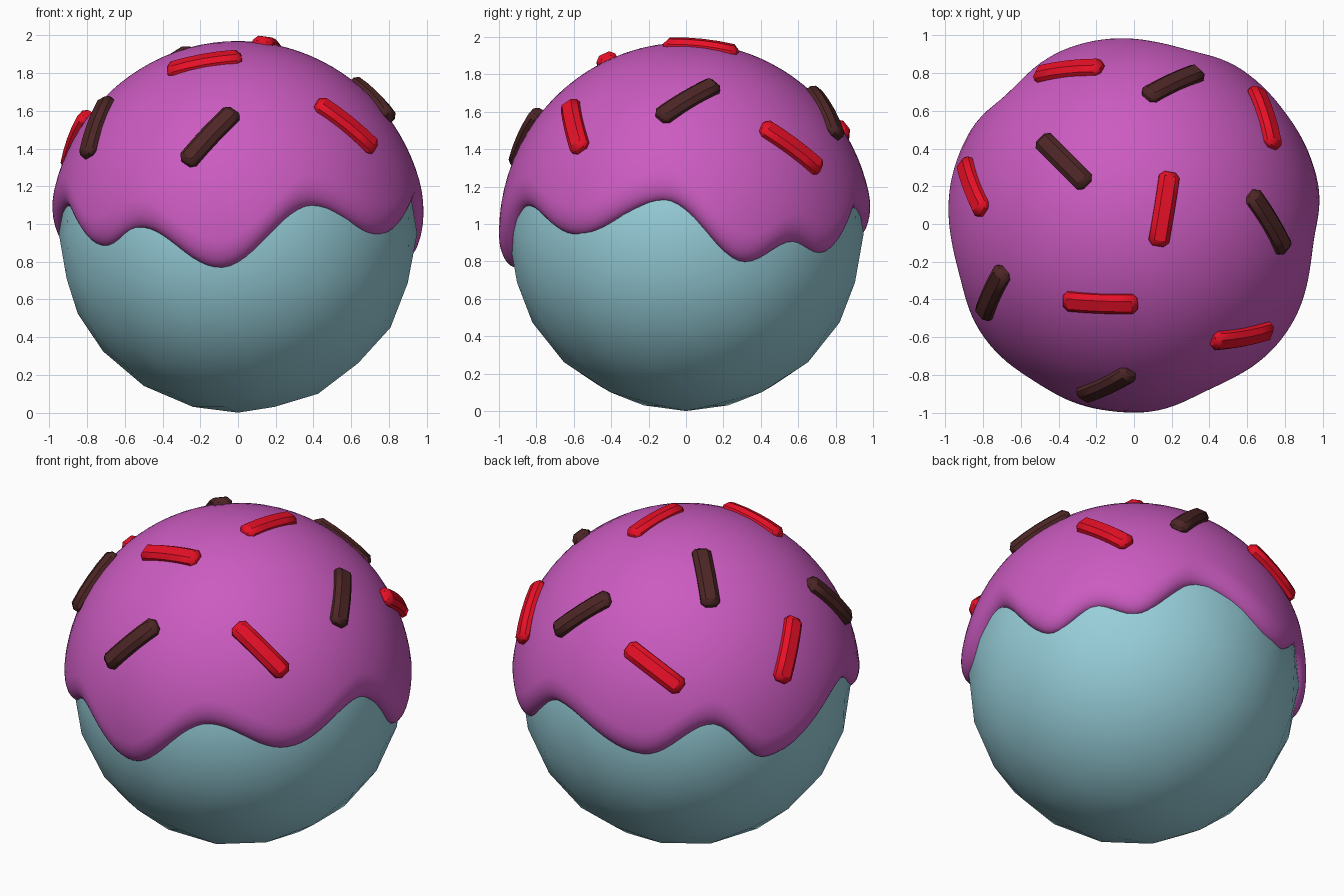
import bpy, bmesh, math
from mathutils import Vector, Matrix

if "Cube" in bpy.data.objects:
    bpy.data.objects.remove(bpy.data.objects["Cube"])

C = Vector((0, 0, 0.95))          # centre of the ball


def material(name, rgb):
    m = bpy.data.materials.new(name)
    m.diffuse_color = (*rgb, 1)
    m.use_nodes = True
    m.node_tree.nodes["Principled BSDF"].inputs["Base Color"].default_value = m.diffuse_color
    return m


BLUE = material("pale blue", (0.31, 0.62, 0.70))
PINK = material("pink icing", (0.60, 0.105, 0.53))
RED = material("red", (0.80, 0.005, 0.02))
BROWN = material("dark brown", (0.075, 0.019, 0.019))


def add_object(name, bm, mat, angle):
    bmesh.ops.recalc_face_normals(bm, faces=bm.faces)
    me = bpy.data.meshes.new(name)
    bm.to_mesh(me)
    bm.free()
    me.materials.append(mat)
    ob = bpy.data.objects.new(name, me)
    bpy.context.collection.objects.link(ob)
    bpy.ops.object.select_all(action='DESELECT')
    ob.select_set(True)
    bpy.context.view_layer.objects.active = ob
    bpy.ops.object.shade_smooth_by_angle(angle=math.radians(angle))
    return ob


# Cake ball
bm = bmesh.new()
bmesh.ops.create_icosphere(bm, subdivisions=3, radius=0.95, matrix=Matrix.Translation(C))
add_object("cake_ball", bm, BLUE, 60)

# Icing rim: (azimuth, height) of each drip and notch
RIM = [(20, .79), (37, .90), (50, .84), (74, 1.09), (110, .90), (134, 1.10), (154, .84),
       (195, 1.10), (221, .88), (237, .98), (264, .76), (295, 1.10), (322, .94), (353, 1.13)]


def rim_height(a):
    pts = [(RIM[-1][0] - 360, RIM[-1][1])] + RIM + [(RIM[0][0] + 360, RIM[0][1])]
    for (a0, z0), (a1, z1) in zip(pts, pts[1:]):
        if a0 <= a <= a1:
            t = (a - a0) / (a1 - a0)
            return z0 + (z1 - z0) * (1 - math.cos(math.pi * t)) / 2


# Icing: polar shell that rolls over to the ball along the wavy rim
N, BODY, ROLL, W, INNER = 144, 20, 10, 0.16, 0.925
bm = bmesh.new()
pole = bm.verts.new(C + Vector((0, 0, 1.02)))
columns = []
for i in range(N):
    a = 360 * i / N
    edge = math.acos((rim_height(a) - C.z) / 0.97)
    path = [((edge - W) * k / BODY, 0) for k in range(1, BODY + 1)]
    path += [(edge - W + W * math.sin(k / ROLL * math.pi / 2), k / ROLL)
             for k in range(1, ROLL + 1)]
    col = []
    for th, u in path:
        outer = 1.0 + 0.02 * math.cos(th) ** 2
        r = INNER + (outer - INNER) * math.cos(u * math.pi / 2)
        p = math.radians(a)
        col.append(bm.verts.new(C + r * Vector((math.sin(th) * math.cos(p),
                                                math.sin(th) * math.sin(p), math.cos(th)))))
    columns.append(col)
for i in range(N):
    c0, c1 = columns[i], columns[(i + 1) % N]
    bm.faces.new((pole, c0[0], c1[0]))
    for k in range(len(c0) - 1):
        bm.faces.new((c0[k], c0[k + 1], c1[k + 1], c1[k]))
icing = add_object("icing", bm, PINK, 80)


# Sprinkles: centre and direction seen from above, lifted onto the icing
def sprinkle(name, x, y, dx, dy, mat):
    z = math.sqrt(1.015 ** 2 - x * x - y * y)
    n = Vector((x, y, z)).normalized()
    d = Vector((dx, dy, -(dx * x + dy * y) / z)).normalized()
    s = n.cross(d)
    bm = bmesh.new()
    bmesh.ops.create_cube(bm, size=1)
    bmesh.ops.scale(bm, vec=(0.40, 0.11, 0.075), verts=bm.verts)
    bmesh.ops.bevel(bm, geom=bm.edges[:], offset=0.025, segments=1, affect='EDGES')
    long_edges = [e for e in bm.edges if abs(e.verts[0].co.x - e.verts[1].co.x) > 0.2]
    bmesh.ops.subdivide_edges(bm, edges=long_edges, cuts=3)
    for v in bm.verts:             # bend gently along the icing
        q = v.co.copy()
        q.z -= 0.35 * q.x ** 2
        v.co = C + n * 1.015 + d * q.x + s * q.y + n * q.z
    add_object(name, bm, mat, 40)


REDS = [(-.35, .82, .35, .04), (.70, .57, .09, -.28), (-.86, .20, .10, -.27),
        (.16, .08, .06, .37), (-.18, -.42, .37, -.015), (.58, -.60, .27, .05)]
BROWNS = [(.21, .75, .28, .13), (-.375, .335, .22, -.22), (.72, .01, .15, -.25),
          (-.755, -.37, .11, .24), (-.15, -.86, .28, .13)]
for i, s in enumerate(REDS):
    sprinkle(f"red_sprinkle_{i + 1}", *s, RED)
for i, s in enumerate(BROWNS):
    sprinkle(f"brown_sprinkle_{i + 1}", *s, BROWN)
